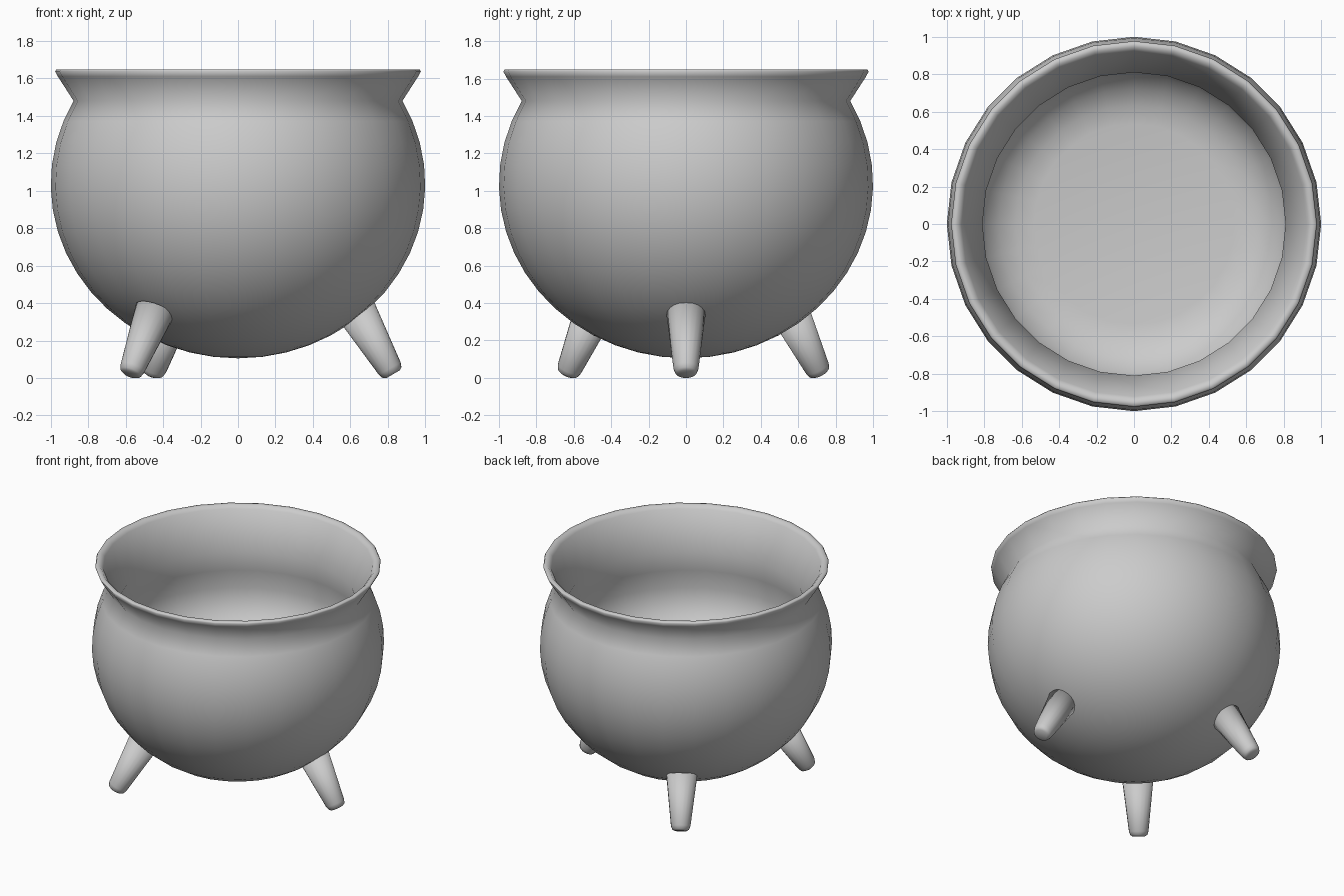
import bpy, bmesh, math
from mathutils import Matrix, Vector

cube = bpy.data.objects.get("Cube")
if cube:
    bpy.data.objects.remove(cube, do_unlink=True)

iron = bpy.data.materials.new("grey_iron")
iron.use_nodes = True
GREY = (0.6, 0.6, 0.6, 1)
iron.diffuse_color = GREY
iron.node_tree.nodes["Principled BSDF"].inputs["Base Color"].default_value = GREY


def lathe(name, profile, sides, matrix=Matrix()):
    """Spin an (r, z) profile round the z axis into a smooth closed solid."""
    bm = bmesh.new()
    verts = [bm.verts.new((r, 0, z)) for r, z in profile]
    edges = [bm.edges.new(pair) for pair in zip(verts, verts[1:])]
    bmesh.ops.spin(bm, geom=verts + edges, cent=(0, 0, 0), axis=(0, 0, 1),
                   angle=math.tau, steps=sides)
    bmesh.ops.remove_doubles(bm, verts=bm.verts[:], dist=0.0005)
    bmesh.ops.recalc_face_normals(bm, faces=bm.faces[:])
    for face in bm.faces:
        face.smooth = True
    mesh = bpy.data.meshes.new(name)
    bm.to_mesh(mesh)
    bm.free()
    mesh.materials.append(iron)
    obj = bpy.data.objects.new(name, mesh)
    obj.matrix_world = matrix
    bpy.context.collection.objects.link(obj)
    return obj


def bowl_arc(mid, height, z_end, steps):
    """Squashed-sphere arc of radius 1 from the bottom pole up to z_end."""
    end = math.pi / 2 + math.asin((z_end - mid) / height)
    return [(math.sin(end * i / steps), mid - height * math.cos(end * i / steps))
            for i in range(steps + 1)]


def fillet(r, z, size, steps):
    """Quarter round from an upright wall at radius r down to a level floor."""
    turns = [math.pi / 2 * i / steps for i in range(steps + 1)]
    return [(r - size + size * math.cos(a), z - size * math.sin(a)) for a in turns]


# Pot: outer bowl, flared rim with a rounded lip, thick wall and level floor inside
outer = bowl_arc(1.035, 0.93, 1.48, 16)
lip = [(0.962, 1.61), (0.977, 1.638), (0.97, 1.648), (0.945, 1.648), (0.922, 1.625)]
wall = [(0.81, 1.35), (0.84, 1.2)]
floor = fillet(0.855, 1.06, 0.32, 5) + [(0, 0.74)]
lathe("cauldron_pot", outer + lip + wall + floor, 28)

# Legs: tapered pegs with rounded feet, splayed outwards
peg = [(0, 0), (0.042, 0), (0.058, 0.01), (0.067, 0.035), (0.107, 0.39), (0, 0.39)]
tilt = math.radians(-30)
for name, angle, reach in (("left_leg", 0, 0.828),
                           ("back_right_leg", 122.5, 0.85),
                           ("front_right_leg", 227.8, 0.858)):
    place = (Matrix.Rotation(math.radians(angle), 4, "Z")
             @ Matrix.Translation(Vector((reach, 0, 0.02)))
             @ Matrix.Rotation(tilt, 4, "Y"))
    lathe(name, peg, 20, place)
